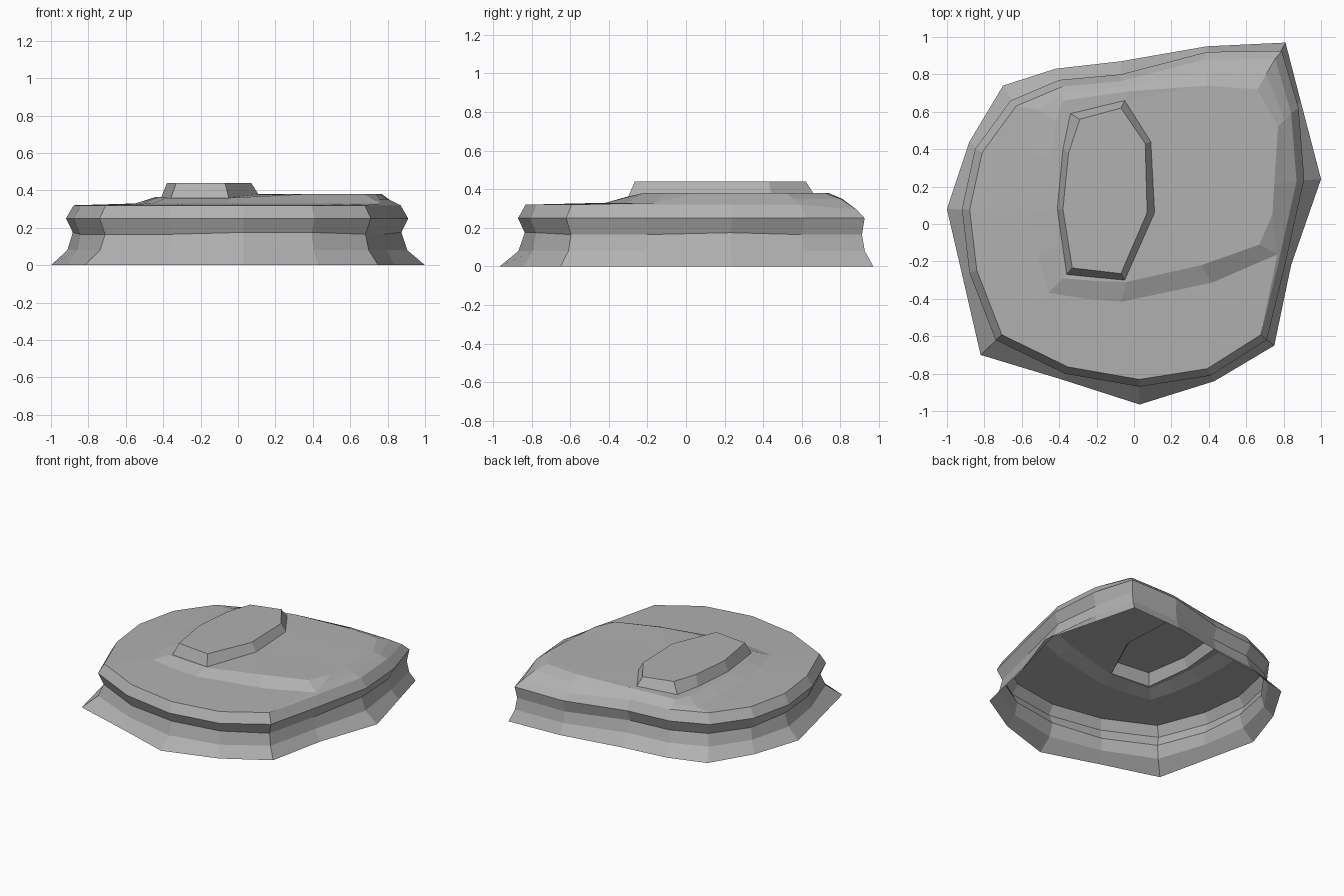
import bpy, bmesh
from mathutils import Vector as V

if "Cube" in bpy.data.objects:
    bpy.data.objects.remove(bpy.data.objects["Cube"])

def pts(flat):
    return [V((flat[i], flat[i + 1])) for i in range(0, len(flat), 2)]

def mix(a, b, t):
    return [p.lerp(q, t) for p, q in zip(a, b)]

# Plan outlines, anticlockwise from the right-hand corner
base = pts([1, .24, .89, .66, .81, .97, .39, .95, -.07, .87, -.42, .83, -.70, .74, -.88, .44,
            -1, .08, -.91, -.31, -.82, -.70, -.39, -.83, .03, -.965, .43, -.84, .75, -.65, .84, -.22])
bulge = pts([.91, .24, .88, .62, .79, .925, .39, .92, -.07, .80, -.40, .77, -.66, .66, -.85, .40,
             -.92, .08, -.88, -.26, -.74, -.62, -.37, -.80, .03, -.87, .41, -.81, .71, -.62, .81, -.21])
terrace = pts([.75, .21, .77, .52, .66, .72, .39, .74, -.02, .71, -.38, .66, -.42, .55, -.44, .35,
               -.44, .08, -.42, -.12, -.38, -.29, -.2, -.305, -.04, -.31, .36, -.22, .67, -.11, .74, .05])
knob = pts([.11, .06, .09, .44, -.05, .66, -.34, .59, -.38, .40, -.41, .08, -.36, -.27, -.05, -.30])
knob_top = pts([.07, .06, .06, .43, -.07, .62, -.29, .56, -.35, .38, -.38, .08, -.33, -.235, -.07, -.265])
knob_z = [.378, .38, .378, .365, .365, .365, .358, .36]
pick = [0, 1, 1, 2, 2, 3, 3, 4, 5, 5, 6, 6, 7, 0, 0, 0]

# Derived outlines
waist = [p * (.985 if i in (2, 3) else .96) for i, p in enumerate(bulge)]
rim = [p * .955 for p in bulge]
foot, foot_z = [], []
for i, p in enumerate(terrace):
    if 6 <= i <= 14:                      # step down to the lower deck
        foot.append(p + (p - V((.1, .2))).normalized() * .11)
        foot_z.append(.33)
    else:                                 # slope running straight to the rim
        foot.append(p.lerp(rim[i], .5))
        foot_z.append(.35)
waist_z = [.165 + (.01 if i in (0, 8, 12, 13) else 0) for i in range(16)]
rim_z = [.295 if i in (2, 3) else .32 for i in range(16)]
terrace_z = [.36 if 10 <= i <= 12 else .365 if 5 <= i <= 9 else .38 for i in range(16)]

rings = [(base, [0] * 16), (mix(base, waist, .75), [.08] * 16), (waist, waist_z),
         (bulge, [.25] * 16), (rim, rim_z), (foot, foot_z), (terrace, terrace_z),
         ([knob[k] for k in pick], [knob_z[k] for k in pick]),
         ([knob_top[k] for k in pick], [.44] * 16)]

# Rock shell: rings joined upward, capped on top and open underneath
bm = bmesh.new()
loops = [[bm.verts.new((p.x, p.y, z)) for p, z in zip(r, zs)] for r, zs in rings]
for a, b in zip(loops, loops[1:]):
    for i in range(16):
        j = (i + 1) % 16
        bm.faces.new((a[i], a[j], b[j], b[i]))
bm.faces.new(loops[-1])
bmesh.ops.remove_doubles(bm, verts=bm.verts, dist=.0005)
bmesh.ops.recalc_face_normals(bm, faces=bm.faces)
mesh = bpy.data.meshes.new("layered_rock")
bm.to_mesh(mesh)
bm.free()
rock = bpy.data.objects.new("layered_rock", mesh)
bpy.context.collection.objects.link(rock)

# Dark grey stone
stone = bpy.data.materials.new("stone")
stone.diffuse_color = (.44, .44, .44, 1)
stone.use_nodes = True
stone.node_tree.nodes["Principled BSDF"].inputs["Base Color"].default_value = stone.diffuse_color
mesh.materials.append(stone)
